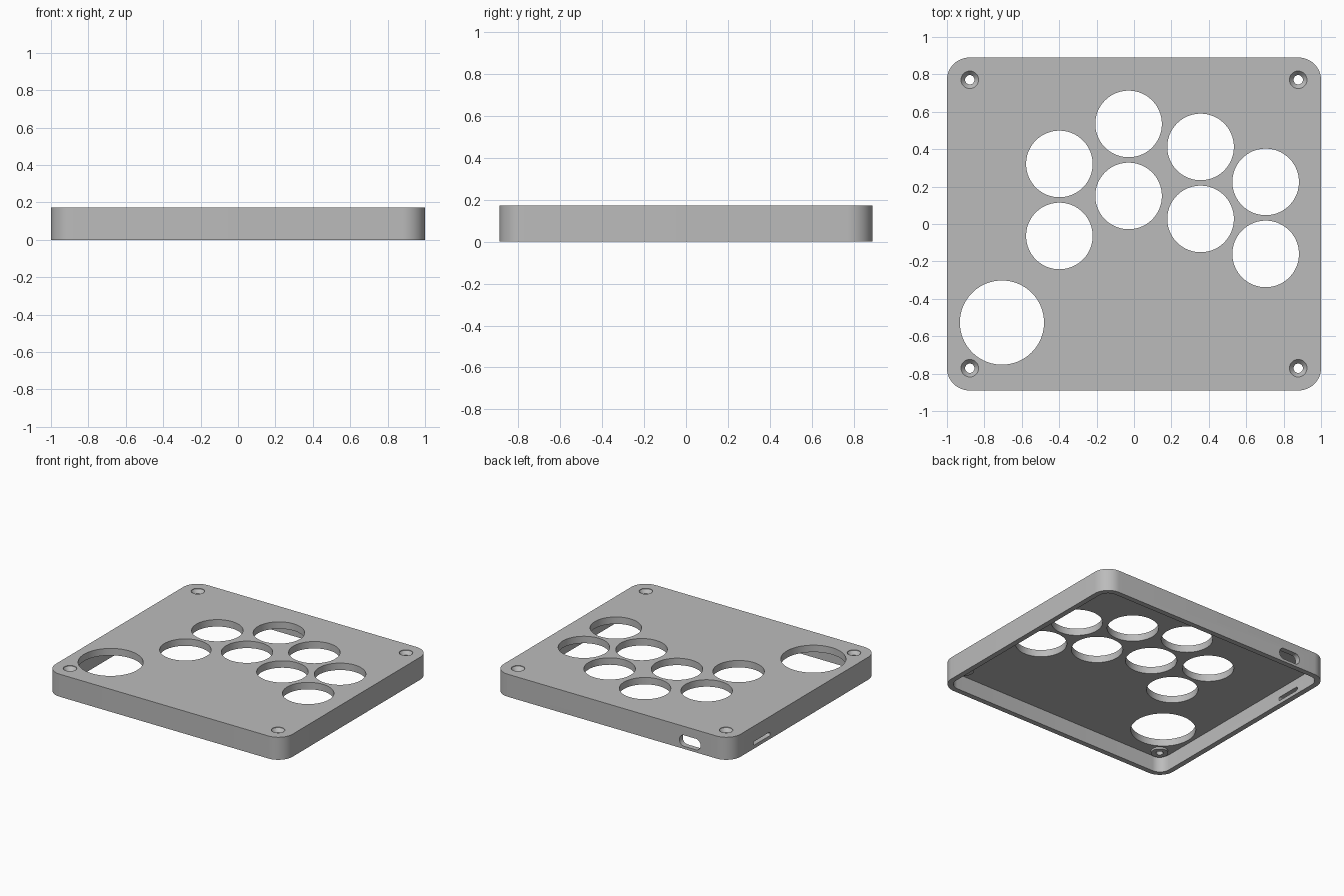
import bpy, bmesh
from math import cos, sin, pi

cube = bpy.data.objects.get("Cube")
if cube:
    bpy.data.objects.remove(cube, do_unlink=True)

HX, HY, H = 1.0, 0.89, 0.172      # half sizes and height
WALL, PLATE = 0.04, 0.053

grey = bpy.data.materials.new("grey_plastic")
grey.use_nodes = True
grey.diffuse_color = (0.5, 0.5, 0.5, 1)
grey.node_tree.nodes["Principled BSDF"].inputs["Base Color"].default_value = (0.5, 0.5, 0.5, 1)


def loft(name, rings):
    """Closed solid through rings of matching points."""
    bm = bmesh.new()
    loops = [[bm.verts.new(p) for p in ring] for ring in rings]
    n = len(loops[0])
    for a, b in zip(loops, loops[1:]):
        for i in range(n):
            j = (i + 1) % n
            bm.faces.new((a[i], a[j], b[j], b[i]))
    bm.faces.new(loops[0][::-1])
    bm.faces.new(loops[-1])
    bmesh.ops.recalc_face_normals(bm, faces=bm.faces)
    mesh = bpy.data.meshes.new(name)
    bm.to_mesh(mesh)
    bm.free()
    mesh.materials.append(grey)
    obj = bpy.data.objects.new(name, mesh)
    bpy.context.collection.objects.link(obj)
    return obj


def rounded(hx, hy, r, steps=12):
    """Outline of a rounded rectangle."""
    pts = []
    for k, (sx, sy) in enumerate(((1, 1), (-1, 1), (-1, -1), (1, -1))):
        for i in range(steps + 1):
            a = (k + i / steps) * pi / 2
            pts.append((sx * (hx - r) + r * cos(a), sy * (hy - r) + r * sin(a)))
    return pts


def slab(name, outline, z0, z1):
    return loft(name, [[(x, y, z) for x, y in outline] for z in (z0, z1)])


def turned(name, x, y, profile, n=64):
    """Solid of revolution from (radius, height) pairs."""
    return loft(name, [[(x + r * cos(2 * pi * i / n), y + r * sin(2 * pi * i / n), z)
                        for i in range(n)] for r, z in profile])


def combine(target, tool, operation):
    mod = target.modifiers.new(operation, 'BOOLEAN')
    mod.operation, mod.solver, mod.object = operation, 'EXACT', tool
    bpy.context.view_layer.objects.active = target
    bpy.ops.object.modifier_apply(modifier=mod.name)
    bpy.data.objects.remove(tool, do_unlink=True)


# Open-bottomed shell
case = slab("controller_case", rounded(HX, HY, 0.12), 0, H)
cavity = slab("cavity", rounded(HX - WALL, HY - WALL, 0.08), -0.1, H - PLATE)
combine(case, cavity, 'DIFFERENCE')

# Screw bosses and countersunk holes
screws = [(sx * 0.878, sy * 0.771) for sx in (-1, 1) for sy in (-1, 1)]
for x, y in screws:
    combine(case, turned("boss", x, y, [(0.06, H - PLATE - 0.015), (0.06, H - 0.02)], 32), 'UNION')
for x, y in screws:
    profile = [(0.025, 0.05), (0.025, H - 0.03), (0.047, H - 0.004), (0.047, H + 0.05)]
    combine(case, turned("screw_hole", x, y, profile, 32), 'DIFFERENCE')

# Button holes: columns of two, plus one large thumb hole
PITCH = 0.385
holes = [(-0.706, -0.527, 0.225)]
for x, y in ((-0.399, 0.321), (-0.029, 0.535), (0.356, 0.412), (0.704, 0.225)):
    holes += [(x, y, 0.178), (x, y - PITCH, 0.178)]
for x, y, r in holes:
    combine(case, turned("button_hole", x, y, [(r, 0.05), (r, H + 0.1)], 96), 'DIFFERENCE')

# Cable port in the back wall
port = rounded(0.089, 0.042, 0.04, 8)
combine(case, loft("cable_port", [[(x - 0.657, y, z + 0.062) for x, z in port]
                                  for y in (HY - 0.1, HY + 0.1)]), 'DIFFERENCE')

# Thin slot in the right wall
slot = rounded(0.1, 0.014, 0.012, 4)
combine(case, loft("side_slot", [[(x, y + 0.513, z + 0.04) for y, z in slot]
                                 for x in (-HX - 0.1, -HX + 0.1)]), 'DIFFERENCE')

# Smooth round walls, sharp rims
bpy.ops.object.select_all(action='DESELECT')
case.select_set(True)
bpy.context.view_layer.objects.active = case
bpy.ops.object.shade_smooth_by_angle(angle=pi / 6)
